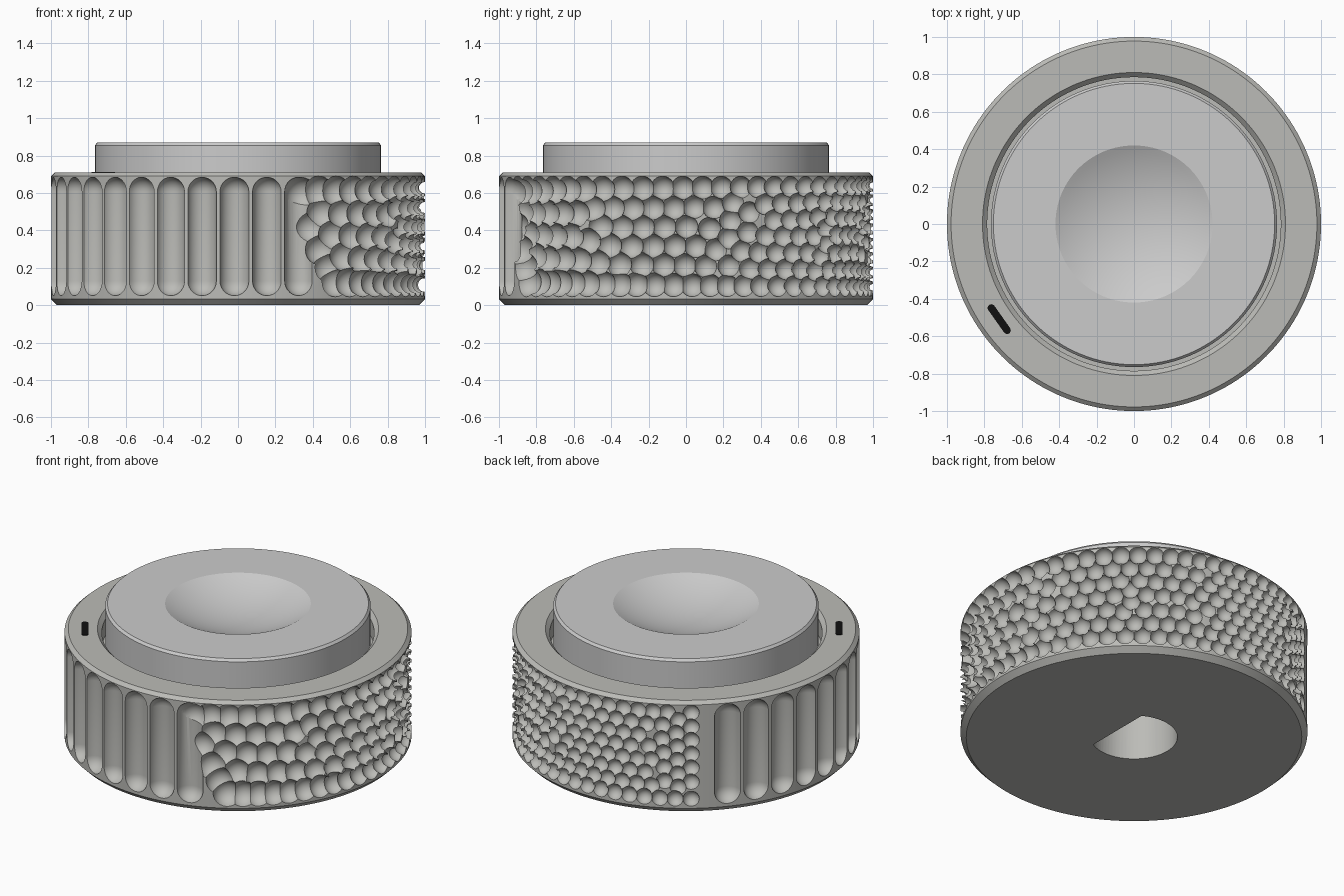
import bpy, bmesh, math, random
from mathutils import Vector, Matrix
from mathutils.kdtree import KDTree

if "Cube" in bpy.data.objects:
    bpy.data.objects.remove(bpy.data.objects["Cube"])

random.seed(4)


def make_object(name, bm, color=None):
    bmesh.ops.remove_doubles(bm, verts=bm.verts, dist=1e-5)
    bmesh.ops.recalc_face_normals(bm, faces=bm.faces)
    mesh = bpy.data.meshes.new(name)
    bm.to_mesh(mesh)
    bm.free()
    ob = bpy.data.objects.new(name, mesh)
    bpy.context.collection.objects.link(ob)
    if color:
        mat = bpy.data.materials.new(name + "_material")
        mat.diffuse_color = color
        mat.use_nodes = True
        mat.node_tree.nodes["Principled BSDF"].inputs["Base Color"].default_value = mat.diffuse_color
        mesh.materials.append(mat)
    return ob


def lathe(bm, profile, segs, matrix=Matrix()):
    """Solid of revolution from (radius, z) points that start and end on the axis."""
    rings = []
    for r, z in profile:
        if r < 1e-6:
            rings.append([bm.verts.new(matrix @ Vector((0, 0, z)))])
        else:
            rings.append([bm.verts.new(matrix @ Vector((r * math.cos(t), r * math.sin(t), z)))
                          for t in (2 * math.pi * i / segs for i in range(segs))])
    for a, b in zip(rings, rings[1:]):
        for i in range(segs):
            j = (i + 1) % segs
            if len(a) == 1:
                bm.faces.new((a[0], b[i], b[j]))
            elif len(b) == 1:
                bm.faces.new((a[i], a[j], b[0]))
            else:
                bm.faces.new((a[i], a[j], b[j], b[i]))


def prism(bm, points, z0, z1):
    face = bm.faces.new([bm.verts.new((x, y, z0)) for x, y in points])
    new = bmesh.ops.extrude_face_region(bm, geom=[face])["geom"]
    bmesh.ops.translate(bm, vec=(0, 0, z1 - z0),
                        verts=[v for v in new if isinstance(v, bmesh.types.BMVert)])


def arc(cx, cy, r, a0, a1, n):
    return [(cx + r * math.cos(a0 + (a1 - a0) * i / n),
             cy + r * math.sin(a0 + (a1 - a0) * i / n)) for i in range(n + 1)]


def cut(target, bm):
    cutter = make_object("cutter", bm)
    cutter.hide_render = True
    mod = target.modifiers.new("cut", 'BOOLEAN')
    mod.operation = 'DIFFERENCE'
    mod.solver = 'MANIFOLD'
    mod.object = cutter
    bpy.context.view_layer.objects.active = target
    bpy.ops.object.modifier_apply(modifier=mod.name)
    bpy.data.objects.remove(cutter)


# Outer body with chamfers and a recess for the cap
bm = bmesh.new()
lathe(bm, [(0, 0), (.967, 0), (1, .033), (1, .69), (.978, .71), (.81, .71),
           (.785, .685), (.785, .58), (0, .58)], 160)
body = make_object("knob_body", bm, (.5, .5, .475, 1))

# D-shaped shaft hole underneath
bm = bmesh.new()
prism(bm, arc(0, 0, .25, math.pi / 3, 5 * math.pi / 3, 48), -.1, .45)
cut(body, bm)

# Vertical flutes around the front and left
bm = bmesh.new()
R, LO, HI = .079, .05, .685
capsule = arc(0, LO + R, R, -math.pi / 2, 0, 7) + arc(0, HI - R, R, 0, math.pi / 2, 7)
for i in range(16):
    t = math.radians(138.9 + 10 * i)
    lathe(bm, capsule, 28, Matrix.Translation((1.01 * math.cos(t), 1.01 * math.sin(t), 0)))
cut(body, bm)


# Dimple layout: packed dots shrinking around the right and back
def size(u):
    return .08 + .08 * math.exp(-(math.degrees(u) + 70) / 85)


def clamp(u, z):
    d = size(u)
    z = min(max(z, LO + d / 2), HI - d / 2)
    start = -72 + 30 * max(0, .57 - z) + 70 * max(0, z - .57)
    return Vector((min(max(u, math.radians(start)), math.radians(126.7)), z, 0))


dots, u = [], math.radians(-68)
while u < math.radians(127):
    d = size(u)
    n = int(.635 / d + random.random())
    for k in range(n):
        dots.append(clamp(u + random.uniform(-.4, .4) * d,
                          LO + .635 * (k + random.random()) / n))
    u += d * .866

for step in range(150):
    tree = KDTree(len(dots))
    for i, p in enumerate(dots):
        tree.insert(p, i)
    tree.balance()
    moved = []
    for i, p in enumerate(dots):
        d = size(p.x) * 1.06
        push = Vector()
        for q, j, dist in tree.find_range(p, d):
            if j != i and dist > 1e-6:
                push += (p - q) / dist * (d - dist) * .3
        moved.append(clamp(*(p + push).xy))
    dots = moved

# Sort the dimples into sets that do not touch, then cut set by set
groups = []
for p in dots:
    r = size(p.x) * .54
    c = Vector((math.cos(p.x), math.sin(p.x), p.y))
    for g in groups:
        if all((c - c2).length > (r + r2) * 1.02 for c2, r2, _ in g):
            g.append((c, r, p.x))
            break
    else:
        groups.append([(c, r, p.x)])
for g in groups:
    bm = bmesh.new()
    for c, r, t in g:
        m = Matrix.Translation(c) @ Matrix.Rotation(t, 4, 'Z') @ Matrix.Rotation(math.pi / 2, 4, 'Y')
        lathe(bm, arc(0, 0, r, -math.pi / 2, math.pi / 2, 12), 24, m)
    cut(body, bm)

# Raised cap with a shallow finger dish
bm = bmesh.new()
RS = (.42 ** 2 + .1 ** 2) / .2
dish = [(r, .77 + RS - math.sqrt(RS * RS - r * r)) for r in (.42 * (1 - i / 14) for i in range(15))]
lathe(bm, [(0, .57), (.765, .57), (.765, .855), (.752, .87)] + dish, 128)
cap = make_object("cap", bm)

# Black pointer mark on the rim
bm = bmesh.new()
prism(bm, arc(.073, 0, .02, -math.pi / 2, math.pi / 2, 10)
      + arc(-.073, 0, .02, math.pi / 2, 3 * math.pi / 2, 10), -.01, .003)
mark = make_object("pointer_mark", bm, (.005, .005, .005, 1))
angle = math.radians(215.2)
mark.location = (.882 * math.cos(angle), .882 * math.sin(angle), .71)
mark.rotation_euler.z = angle + math.pi / 2

# Smooth shading with crisp edges
for ob in (body, cap, mark):
    bpy.ops.object.select_all(action='DESELECT')
    ob.select_set(True)
    bpy.context.view_layer.objects.active = ob
    bpy.ops.object.shade_smooth_by_angle(angle=math.radians(24))
